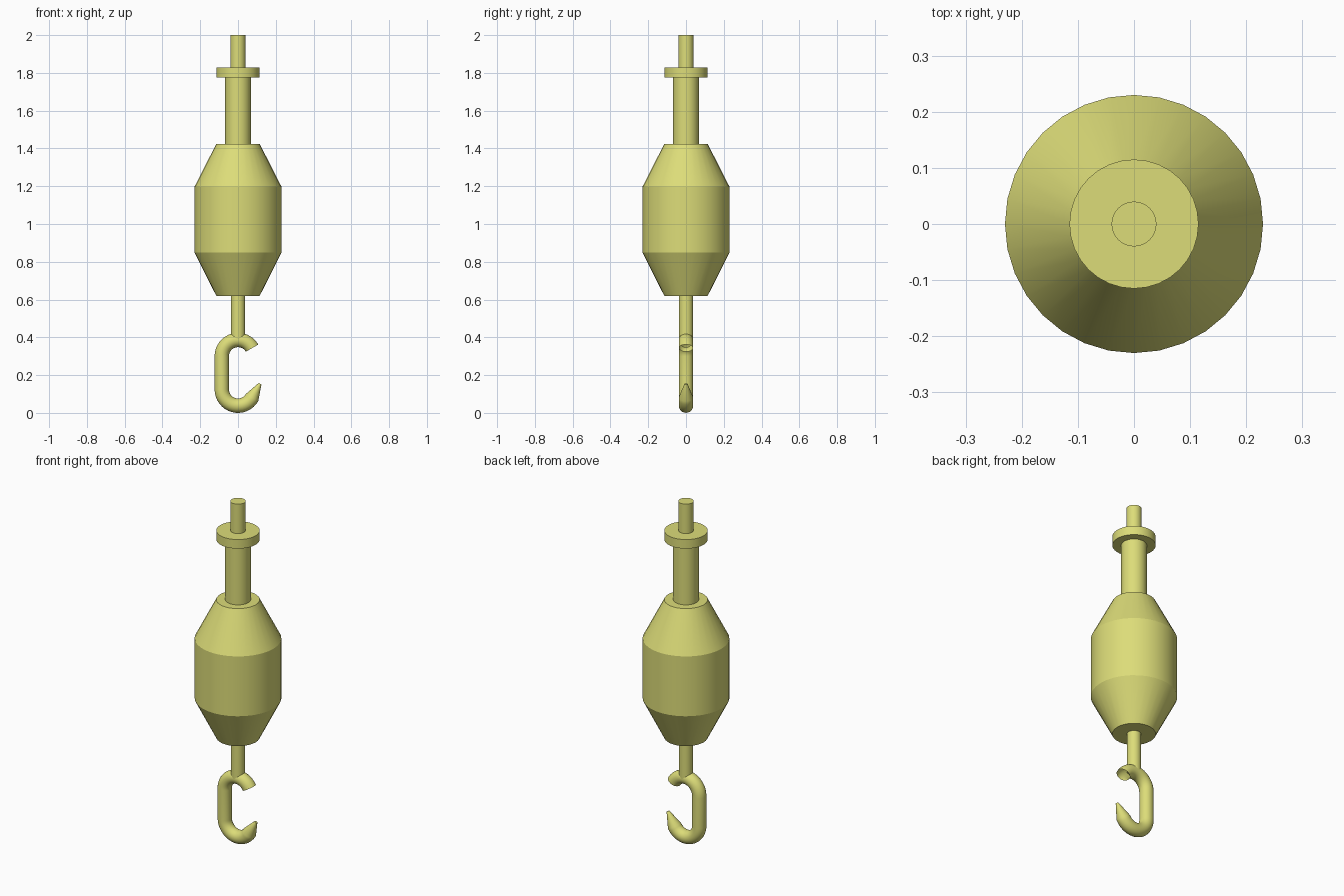
import bpy
import bmesh
from math import sin, cos, pi, radians
from mathutils import Vector

if "Cube" in bpy.data.objects:
    bpy.data.objects.remove(bpy.data.objects["Cube"], do_unlink=True)

brass = bpy.data.materials.new("pale_brass")
brass.use_nodes = True
COLOUR = (0.72, 0.72, 0.19, 1)
brass.diffuse_color = COLOUR
brass.node_tree.nodes["Principled BSDF"].inputs["Base Color"].default_value = COLOUR


def skin(name, rings, cap_start=True, cap_end=True, sharp=20):
    """Join equal rings of points into a tube, with optional end caps."""
    bm = bmesh.new()
    loops = [[bm.verts.new(p) for p in ring] for ring in rings]
    n = len(loops[0])
    for a, b in zip(loops, loops[1:]):
        for i in range(n):
            j = (i + 1) % n
            bm.faces.new((a[i], a[j], b[j], b[i]))
    if cap_start:
        bm.faces.new(loops[0][::-1])
    if cap_end:
        bm.faces.new(loops[-1])
    bmesh.ops.recalc_face_normals(bm, faces=bm.faces)
    mesh = bpy.data.meshes.new(name)
    bm.to_mesh(mesh)
    bm.free()
    mesh.materials.append(brass)
    obj = bpy.data.objects.new(name, mesh)
    bpy.context.collection.objects.link(obj)
    bpy.ops.object.select_all(action="DESELECT")
    obj.select_set(True)
    bpy.context.view_layer.objects.active = obj
    bpy.ops.object.shade_smooth_by_angle(angle=radians(sharp))
    return obj


def turned(name, profile, n=32):
    """Turn a (radius, height) profile around the vertical axis."""
    skin(name, [[(r * cos(2 * pi * i / n), r * sin(2 * pi * i / n), z)
                 for i in range(n)] for r, z in profile])


# Turned parts, from top to bottom
turned("top_rod", [(0.04, 1.82), (0.04, 2.0)])
turned("collar", [(0.115, 1.775), (0.115, 1.828)])
turned("upper_stem", [(0.068, 1.41), (0.068, 1.78)])
turned("weight_body", [(0.115, 0.62), (0.23, 0.848), (0.23, 1.198), (0.115, 1.424)])
turned("hook_shank", [(0.038, 0.39), (0.038, 0.63)])

# Hook: upper arc, straight back, lower arc, then a tapered point
BEND, TUBE, HIGH, LOW = 0.086, 0.038, 0.30, 0.124
stations = []
for centre, start, end in ((HIGH, 30, 180), (LOW, 180, 330)):
    for k in range(17):
        a = radians(start + (end - start) * k / 16)
        outward = Vector((cos(a), 0, sin(a)))
        stations.append((Vector((0, 0, centre)) + outward * BEND, outward, TUBE))
end_point, outward, _ = stations[-1]
forward = Vector((-outward.z, 0, outward.x))
stations.append((end_point + forward * 0.085, outward, 0.008))

SIDES = 24
side = Vector((0, 1, 0))
skin("hook", [[p + (out * cos(2 * pi * i / SIDES) + side * sin(2 * pi * i / SIDES)) * r
               for i in range(SIDES)] for p, out, r in stations],
     cap_start=False, sharp=25)
